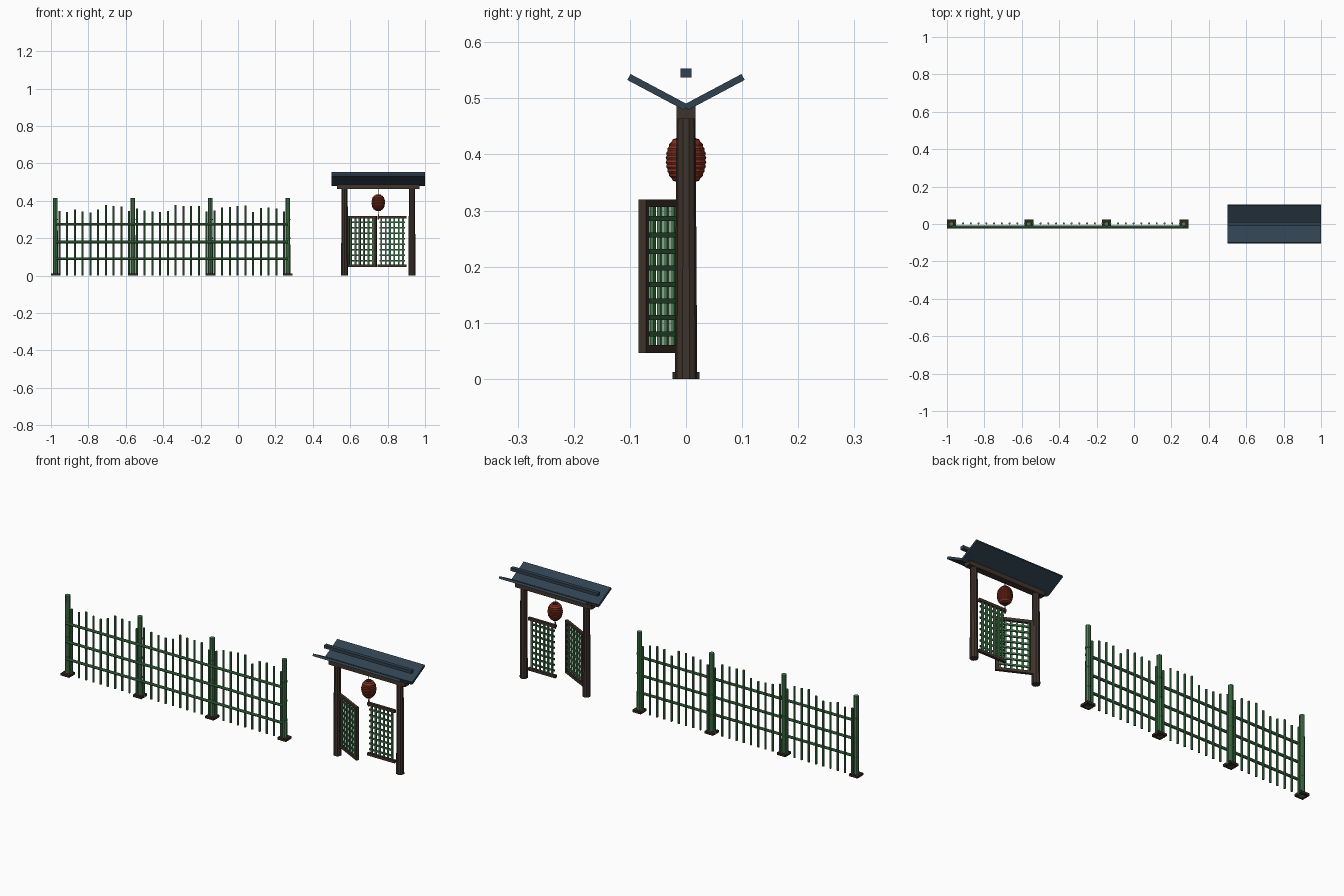
import bpy, math, random
from mathutils import Matrix, Vector

if "Cube" in bpy.data.objects:
    bpy.data.objects.remove(bpy.data.objects["Cube"])

random.seed(4)


def mat(name, rgb):
    m = bpy.data.materials.new(name)
    m.diffuse_color = (*rgb, 1)
    m.use_nodes = True
    m.node_tree.nodes["Principled BSDF"].inputs["Base Color"].default_value = m.diffuse_color
    return m


BAMBOO = mat("bamboo_green", (0.065, 0.21, 0.08))
DARK_BAMBOO = mat("dark_bamboo", (0.045, 0.15, 0.058))
WOOD = mat("dark_wood", (0.05, 0.033, 0.025))
BASE = mat("base_brown", (0.035, 0.02, 0.014))
ROOF = mat("slate_blue", (0.03, 0.053, 0.08))
RED = mat("lantern_red", (0.25, 0.032, 0.015))


def finish(name, m):
    ob = bpy.context.object
    ob.name = name
    ob.data.materials.append(m)
    return ob


def box(name, m, centre, size, rot=(0, 0, 0)):
    bpy.ops.mesh.primitive_cube_add(size=1, location=centre, rotation=rot)
    ob = finish(name, m)
    ob.scale = size
    return ob


def rod(name, m, a, b, r1, r2=None, sides=8):
    a, b = Vector(a), Vector(b)
    d = b - a
    bpy.ops.mesh.primitive_cone_add(
        vertices=sides, radius1=r1, radius2=r1 if r2 is None else r2, depth=d.length,
        location=(a + b) / 2, rotation=d.to_track_quat('Z', 'Y').to_euler())
    ob = finish(name, m)
    bpy.ops.object.shade_smooth_by_angle(angle=math.radians(30))
    return ob


# Fence posts with square bases and bamboo joints
X0, STEP = -0.976, 0.4143
for i in range(4):
    x = X0 + i * STEP
    box("fence_base", BASE, (x, 0, 0.006), (0.048, 0.048, 0.012))
    rod("fence_post", BAMBOO, (x, 0, 0), (x, 0, 0.415), 0.0135, 0.0125, 10)
    for z in (0.1, 0.2, 0.3):
        rod("post_joint", DARK_BAMBOO, (x, 0, z - 0.003), (x, 0, z + 0.003), 0.0145, None, 10)

# Fence pickets and rails
for i in range(30):
    x = X0 + (i + 0.5) * STEP / 10
    h = random.uniform(0.335, 0.38)
    rod("fence_picket", BAMBOO, (x, 0.003, 0), (x, 0.003, h), 0.0055)
for z in (0.09, 0.18, 0.275):
    rod("fence_rail", BAMBOO, (X0, -0.016, z), (X0 + 3 * STEP, -0.016, z), 0.007)

# Gate posts, beam and roof
GX = 0.75
for s in (-1, 1):
    x = GX + s * 0.18
    rod("gate_post", WOOD, (x, 0, 0), (x, 0, 0.47), 0.02, 0.017, 10)
    box("roof_panel", ROOF, (GX, s * 0.051, 0.511), (0.5, 0.115, 0.012),
        (s * math.radians(28), 0, 0))
box("gate_beam", WOOD, (GX, 0, 0.475), (0.44, 0.033, 0.024))
box("roof_ridge", ROOF, (GX, 0, 0.545), (0.5, 0.02, 0.016))


# Gate doors: bars and a bamboo lattice, built from the hinge along local x
def door(prefix, hinge_x, width, turn, stiles):
    frame = Matrix.Translation((hinge_x, 0, 0)) @ Matrix.Rotation(turn, 4, 'Z')

    def part(name, m, c, size):
        box(prefix + name, m, frame @ Vector(c), size, (0, 0, turn))

    for z in (0.313, 0.053):
        part("_bar", WOOD, (width / 2, 0, z), (width, 0.014, 0.014))
    if stiles:
        for x in (0.007, width - 0.007):
            part("_stile", WOOD, (x, 0, 0.183), (0.014, 0.0145, 0.274))
    n = 6
    for i in range(n):
        x = 0.02 + (width - 0.04) * i / (n - 1)
        part("_slat", BAMBOO, (x, -0.002, 0.183), (0.009, 0.007, 0.25))
    for i in range(8):
        part("_cross_slat", DARK_BAMBOO, (width / 2, 0.003, 0.08 + i * 0.0294),
             (width - 0.02, 0.006, 0.009))


door("left_door", 0.587, 0.172, -math.radians(27), True)
door("right_door", 0.902, 0.156, math.pi, False)

# Lantern with a ribbed body, caps, cord and tassel
rows, sides = 20, 16
verts, faces = [], []
for j in range(rows + 1):
    t = -1 + 2 * j / rows
    r = 0.012 + 0.023 * math.sqrt(max(0, 1 - t * t)) + (0.0015 if j % 2 else -0.0005)
    for k in range(sides):
        a = 2 * math.pi * k / sides
        verts.append((GX + r * math.cos(a), r * math.sin(a), 0.39 + 0.041 * t))
for j in range(rows):
    for k in range(sides):
        n = (k + 1) % sides
        faces.append((j * sides + k, j * sides + n, (j + 1) * sides + n, (j + 1) * sides + k))
me = bpy.data.meshes.new("lantern")
me.from_pydata(verts, [], faces)
me.materials.append(RED)
bpy.context.collection.objects.link(bpy.data.objects.new("lantern", me))
for z in (0.348, 0.432):
    rod("lantern_cap", BASE, (GX, 0, z - 0.003), (GX, 0, z + 0.003), 0.014, None, 16)
rod("lantern_cord", BASE, (GX, 0, 0.43), (GX, 0, 0.468), 0.002, None, 6)
rod("lantern_tassel", RED, (GX, 0, 0.3), (GX, 0, 0.348), 0.004, 0.002, 6)
